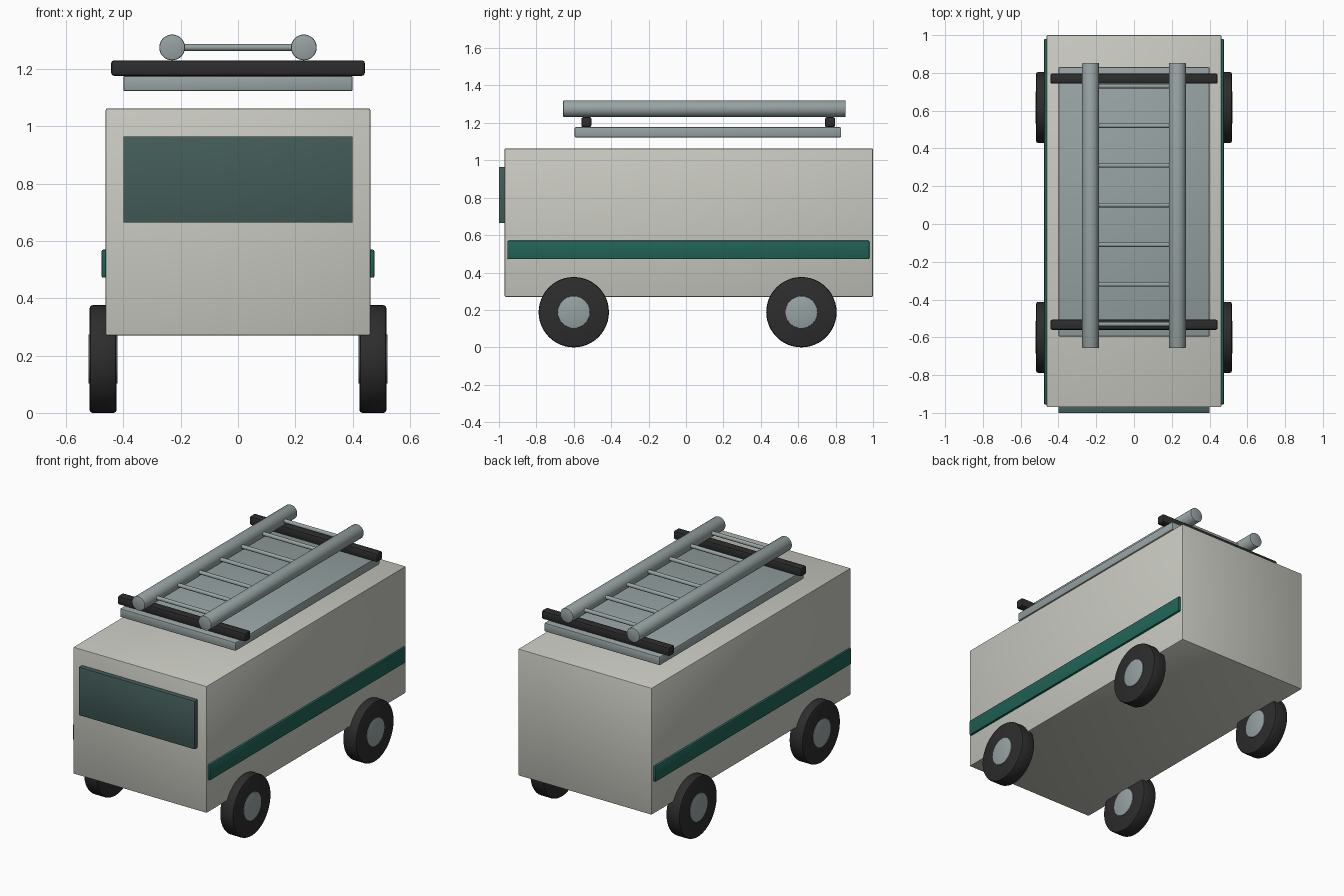
import bpy
from math import pi, radians

if "Cube" in bpy.data.objects:
    bpy.data.objects.remove(bpy.data.objects["Cube"], do_unlink=True)


def material(name, r, g, b):
    m = bpy.data.materials.new(name)
    m.use_nodes = True
    m.diffuse_color = (r, g, b, 1)
    bsdf = m.node_tree.nodes["Principled BSDF"]
    bsdf.inputs["Base Color"].default_value = (r, g, b, 1)
    bsdf.inputs["Roughness"].default_value = 0.6
    return m


cream = material("cream paint", 0.59, 0.59, 0.54)
green = material("green trim", 0.015, 0.125, 0.095)
glass = material("tinted glass", 0.056, 0.108, 0.1)
metal = material("grey metal", 0.31, 0.365, 0.365)
rubber = material("black rubber", 0.026, 0.026, 0.026)


def finish(name, mat, bevel):
    """Name, colour and soften the active object."""
    ob = bpy.context.object
    ob.name = name
    ob.data.materials.append(mat)
    bpy.ops.object.transform_apply(location=False, rotation=True, scale=True)
    if bevel:
        mod = ob.modifiers.new("soft edges", "BEVEL")
        mod.width = bevel
        mod.segments = 2
        mod.limit_method = "ANGLE"
        mod.angle_limit = radians(40)
        bpy.ops.object.modifier_apply(modifier=mod.name)
    bpy.ops.object.shade_smooth_by_angle(angle=radians(35))
    return ob


def box(name, mat, x, y, z, bevel=0.0):
    """Box from its (low, high) extents on each axis."""
    spans = (x, y, z)
    bpy.ops.mesh.primitive_cube_add(size=1, location=[(a + b) / 2 for a, b in spans])
    bpy.context.object.scale = [b - a for a, b in spans]
    return finish(name, mat, bevel)


def rod(name, mat, centre, radius, length, axis, bevel=0.0, sides=32):
    """Cylinder lying along the x or y axis."""
    turn = (0, pi / 2, 0) if axis == "x" else (pi / 2, 0, 0)
    bpy.ops.mesh.primitive_cylinder_add(vertices=sides, radius=radius, depth=length,
                                        location=centre, rotation=turn)
    return finish(name, mat, bevel)


# Body and windscreen
box("body", cream, (-0.462, 0.462), (-0.97, 1.0), (0.27, 1.063), 0.006)
box("windscreen", glass, (-0.4, 0.4), (-1.0, -0.965), (0.664, 0.965), 0.002)

# Side stripes and wheels
for side, s in (("left", 1), ("right", -1)):
    box(side + "_stripe", green, sorted((s * 0.458, s * 0.476)),
        (-0.955, 0.98), (0.472, 0.57), 0.005)
    for end, y in (("front", -0.6), ("rear", 0.617)):
        name = f"{end}_{side}_"
        rod(name + "tyre", rubber, (s * 0.471, y, 0.188), 0.188, 0.094, "x", 0.01, 48)
        rod(name + "hub", metal, (s * 0.471, y, 0.188), 0.086, 0.102, "x", 0.003)

# Roof tray and crossbars
box("roof_tray", metal, (-0.4, 0.4), (-0.595, 0.83), (1.123, 1.177), 0.006)
for end, y in (("front", -0.533), ("rear", 0.77)):
    box(end + "_crossbar", rubber, (-0.443, 0.443), (y - 0.027, y + 0.027),
        (1.177, 1.231), 0.01)

# Ladder
for side, x in (("left", 0.23), ("right", -0.23)):
    rod(side + "_ladder_rail", metal, (x, 0.098, 1.276), 0.045, 1.51, "y", 0.005)
for i in range(7):
    rod(f"ladder_rung_{i + 1}", metal, (0, -0.53 + 0.21 * i, 1.276), 0.012, 0.44, "x", 0, 16)
